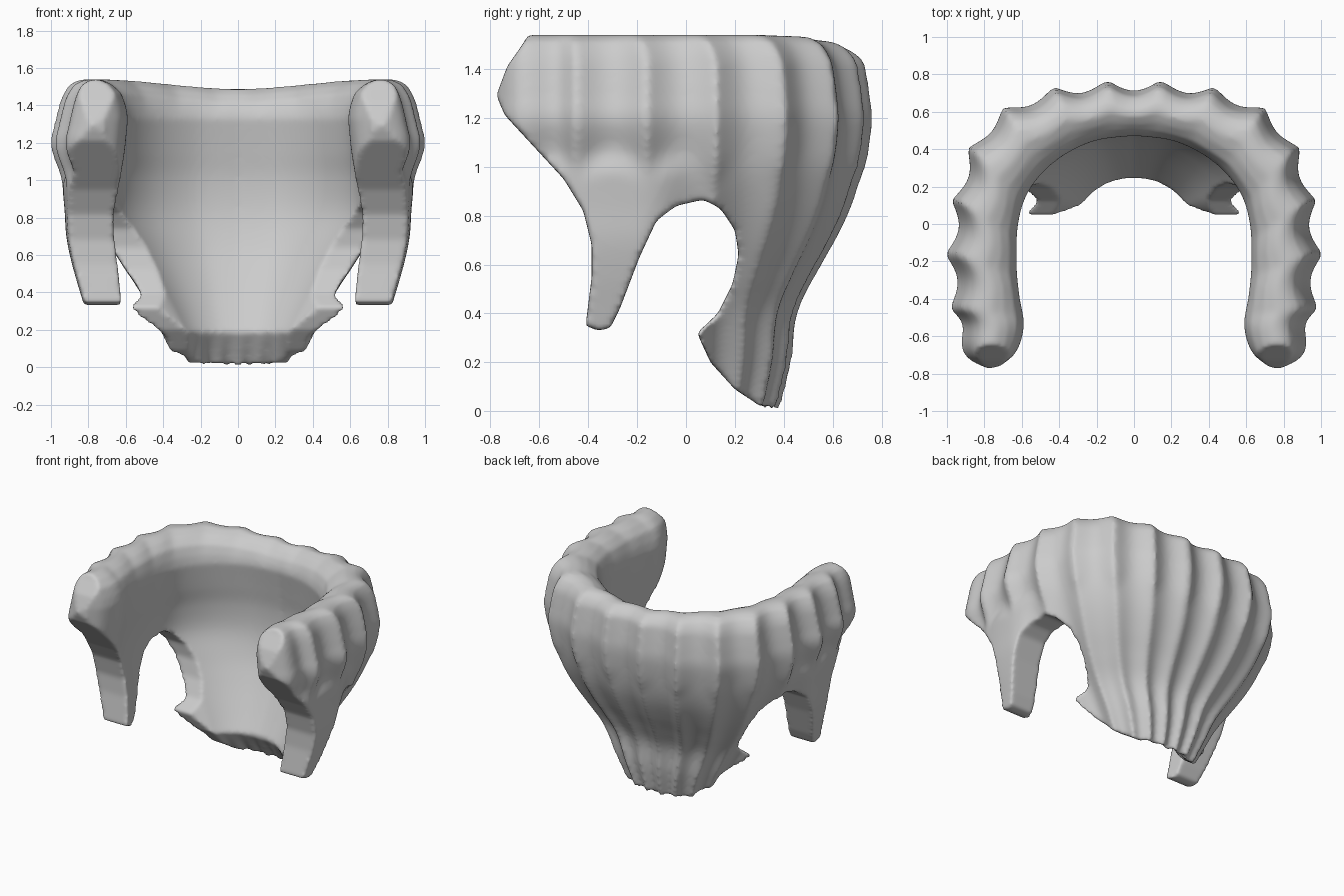
import bpy, bmesh, math
from mathutils import Vector

if "Cube" in bpy.data.objects:
    bpy.data.objects.remove(bpy.data.objects["Cube"])


def spline(keys, t):
    """Catmull-Rom through tuples, t in 0..1"""
    n = len(keys) - 1
    f = min(max(t, 0), 1) * n
    i = min(int(f), n - 1)
    f -= i
    p = [Vector(keys[min(max(i + k, 0), n)]) for k in (-1, 0, 1, 2)]
    return 0.5 * (2 * p[1] + (p[2] - p[0]) * f
                  + (2 * p[0] - 5 * p[1] + 4 * p[2] - p[3]) * (f * f)
                  + (3 * p[1] - p[0] - 3 * p[2] + p[3]) * f ** 3)


def smooth(a, b, x):
    x = min(max((x - a) / (b - a), 0), 1)
    return x * x * (3 - 2 * x)


# Half plan curves, back centre to front tip
OUT = [(0, .76), (.3, .745), (.6, .665), (.82, .5), (.94, .24), (.985, -.05),
       (.985, -.3), (.95, -.52), (.89, -.69), (.79, -.765)]
INN = [(0, .47), (.22, .44), (.42, .335), (.56, .18), (.625, 0), (.64, -.2),
       (.625, -.38), (.6, -.54), (.64, -.68), (.73, -.76)]
# Levels: z, back width scale, back depth, front width scale
OUT_LV = [(1.42, .965, .735, .96), (1.3, .99, .755, .99), (1.18, 1.0, .765, 1.01),
          (1.0, .96, .74, .95), (.85, .9, .7, .93), (.7, .82, .63, .92),
          (.55, .72, .545, .89), (.4, .61, .475, .85), (.2, .49, .45, .8), (0, .38, .4, .78)]
INN_LV = [(.19, .5, .24, .98), (.33, .62, .32, 1.0), (.5, .78, .41, 1.02),
          (.65, .92, .475, 1.05), (.82, 1.06, .515, 1.07), (1.0, 1.07, .52, 1.05),
          (1.15, 1.03, .5, 1.01), (1.33, 1.0, .47, .98)]
NU, NO, NI, NC = 90, 40, 26, 7


def plan(keys, t, lv):
    """Plan curve point adapted to a level"""
    x, y = spline(keys, t)
    k = smooth(.2, -.2, y)
    w = lv[1] * (1 - k) + lv[3] * k
    return Vector((x * w, y * lv[2] / keys[0][1] if y > 0 else y, lv[0]))


# Distance along the outline places the locks of hair
arc = [0]
for i in range(NU):
    arc.append(arc[-1] + (spline(OUT, (i + 1) / NU) - spline(OUT, i / NU)).length)


def outer(i, lv):
    """Outside point with hair grooves and a step below the upper tier"""
    t = i / NU
    p = plan(OUT, t, lv)
    d = spline(OUT, min(t + .01, 1)) - spline(OUT, max(t - .01, 0))
    n = Vector((-d.y, d.x, 0)).normalized()
    y = spline(OUT, t).y
    front = smooth(.15, -.2, y)
    groove = abs(math.cos(math.pi * arc[i] / .288))
    low = smooth(1.03, .9, lv[0] - .06 * groove)
    amp = .06 * (1 - low) + .04 * low * (1 - front)
    amp *= 1 - smooth(-.5, -.7, y)
    return p + n * (.008 - amp * groove - .018 * low * (1 - front))


def column(i):
    """Closed cross-section: down the outside, up the inside, over the crown"""
    pts = [outer(i, spline(OUT_LV, j / NO)) for j in range(NO + 1)]
    pts += [plan(INN, i / NU, spline(INN_LV, j / NI)) for j in range(NI + 1)]
    a, b = pts[-1], pts[0]
    top = 1.54 - .05 * smooth(.75, 0, abs(a.x + b.x) / 2)
    crown = [a]
    for f, drop in ((.12, .075), (.52, 0), (.85, .03)):
        c = a.lerp(b, f)
        crown.append(Vector((c.x, c.y, top - drop)))
    crown.append(b)
    return pts + [spline(crown, j / (NC + 1)) for j in range(1, NC + 1)]


def loft(name, rings):
    """Closed solid through equal rings, capped with fans"""
    bm = bmesh.new()
    vs = [[bm.verts.new(p) for p in r] for r in rings]
    m = len(vs[0])
    for a, b in zip(vs, vs[1:]):
        for j in range(m):
            bm.faces.new((a[j], b[j], b[(j + 1) % m], a[(j + 1) % m]))
    for r in (vs[0], vs[-1]):
        bm.faces.new(r)
    bmesh.ops.triangulate(bm, faces=[f for f in bm.faces if len(f.verts) > 4])
    bmesh.ops.recalc_face_normals(bm, faces=bm.faces)
    me = bpy.data.meshes.new(name)
    bm.to_mesh(me)
    bm.free()
    ob = bpy.data.objects.new(name, me)
    bpy.context.collection.objects.link(ob)
    return ob


def bake(ob, kind, **props):
    """Apply a modifier, keeping the result only if it has faces"""
    mod = ob.modifiers.new(kind.lower(), kind)
    for k, v in props.items():
        setattr(mod, k, v)
    bpy.context.view_layer.update()
    dg = bpy.context.evaluated_depsgraph_get()
    me = bpy.data.meshes.new_from_object(ob.evaluated_get(dg))
    ob.modifiers.clear()
    if len(me.polygons) > 50:
        ob.data = me
        return True
    return False


# Hair shell, mirrored halves in one loft
half = [column(i) for i in range(NU + 1)]
flip = [[Vector((-p.x, p.y, p.z)) for p in c] for c in half[:0:-1]]
hair = loft("hair_shell", flip + half)

# Side silhouette cutter: sideburns, ear arch and nape
SIDE = [(-.62, 1.6), (-.66, 1.51), (-.73, 1.41), (-.775, 1.29), (-.74, 1.21), (-.62, 1.08),
        (-.5, .95), (-.42, .82), (-.385, .68), (-.385, .55), (-.41, .35), (-.36, .33),
        (-.31, .34), (-.27, .42), (-.19, .63), (-.12, .78), (-.04, .84), (.07, .865),
        (.14, .83), (.2, .74), (.215, .64), (.19, .52), (.13, .4), (.045, .32),
        (.1, .2), (.2, .09), (.35, -.01), (.9, -.02), (.9, 1.6)]
cutter = loft("side_cutter", [[Vector((x, y, z)) for y, z in SIDE] for x in (-1.3, 1.3)])
cutter.hide_render = True

# Solidify cleanly, trim to the silhouette, then soften the edges
bake(hair, "REMESH", mode="VOXEL", voxel_size=.014)
for solver in ("MANIFOLD", "EXACT", "FLOAT"):
    if bake(hair, "BOOLEAN", operation="INTERSECT", solver=solver, object=cutter):
        break
bpy.data.objects.remove(cutter)
bake(hair, "REMESH", mode="VOXEL", voxel_size=.014)
bake(hair, "SMOOTH", factor=.5, iterations=5)
for f in hair.data.polygons:
    f.use_smooth = True
